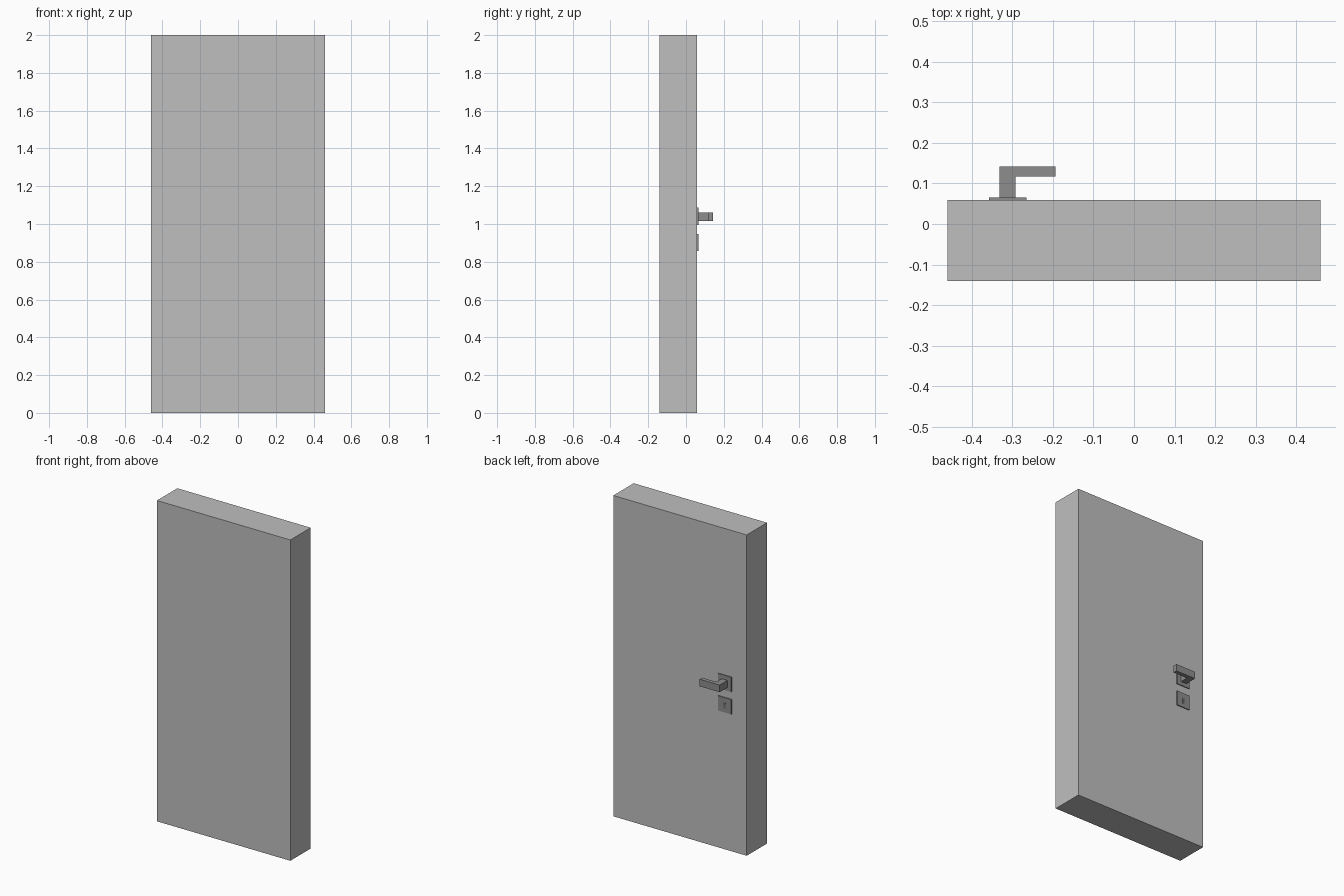
import bpy, bmesh
from math import sin, cos, radians
from mathutils import Vector

cube = bpy.data.objects.get("Cube")
if cube:
    bpy.data.objects.remove(cube, do_unlink=True)


def material(name, value):
    m = bpy.data.materials.new(name)
    m.use_nodes = True
    colour = (value, value, value, 1)
    m.diffuse_color = colour
    bsdf = next(n for n in m.node_tree.nodes if n.type == 'BSDF_PRINCIPLED')
    bsdf.inputs["Base Color"].default_value = colour
    return m


light_grey = material("light grey", 0.52)
metal_grey = material("metal grey", 0.27)
dark_grey = material("dark grey", 0.16)


def prism(name, outline, direction, mat):
    """Extrude a flat outline of 3D points along a direction."""
    bm = bmesh.new()
    face = bm.faces.new([bm.verts.new(p) for p in outline])
    grown = bmesh.ops.extrude_face_region(bm, geom=[face], use_keep_orig=True)
    moved = [g for g in grown["geom"] if isinstance(g, bmesh.types.BMVert)]
    bmesh.ops.translate(bm, verts=moved, vec=Vector(direction))
    bmesh.ops.recalc_face_normals(bm, faces=bm.faces[:])
    mesh = bpy.data.meshes.new(name)
    bm.to_mesh(mesh)
    bm.free()
    mesh.materials.append(mat)
    obj = bpy.data.objects.new(name, mesh)
    bpy.context.collection.objects.link(obj)
    return obj


def box(name, x, y, z, mat):
    outline = [(x[0], y[0], z[0]), (x[1], y[0], z[0]),
               (x[1], y[0], z[1]), (x[0], y[0], z[1])]
    return prism(name, outline, (0, y[1] - y[0], 0), mat)


FACE = 0.059          # back face of the door
PLATE = FACE + 0.006  # outer face of the metal plates
CX = -0.311           # centre line of the handle set

# Door slab
box("door_slab", (-0.46, 0.46), (-0.141, FACE), (0, 2), light_grey)

# Square plates behind the handle and around the keyhole
for name, cz in (("handle_plate", 1.041), ("lock_plate", 0.902)):
    box(name, (CX - 0.046, CX + 0.046), (FACE, PLATE),
        (cz - 0.046, cz + 0.046), metal_grey)

# Lever handle: L shape seen from above, extruded upwards
lever = [(-0.331, PLATE), (-0.292, PLATE), (-0.292, 0.117),
         (-0.194, 0.117), (-0.194, 0.142), (-0.331, 0.142)]
prism("lever_handle", [(x, y, 1.017) for x, y in lever], (0, 0, 0.044), metal_grey)

# Keyhole: round top with a slot below
arc = [radians(a) for a in range(-60, 241, 20)]
keyhole = [(CX + 0.012 * cos(a), PLATE, 0.908 + 0.012 * sin(a)) for a in arc]
keyhole += [(CX - 0.006, PLATE, 0.880), (CX + 0.006, PLATE, 0.880)]
prism("keyhole", keyhole, (0, 0.0008, 0), dark_grey)
